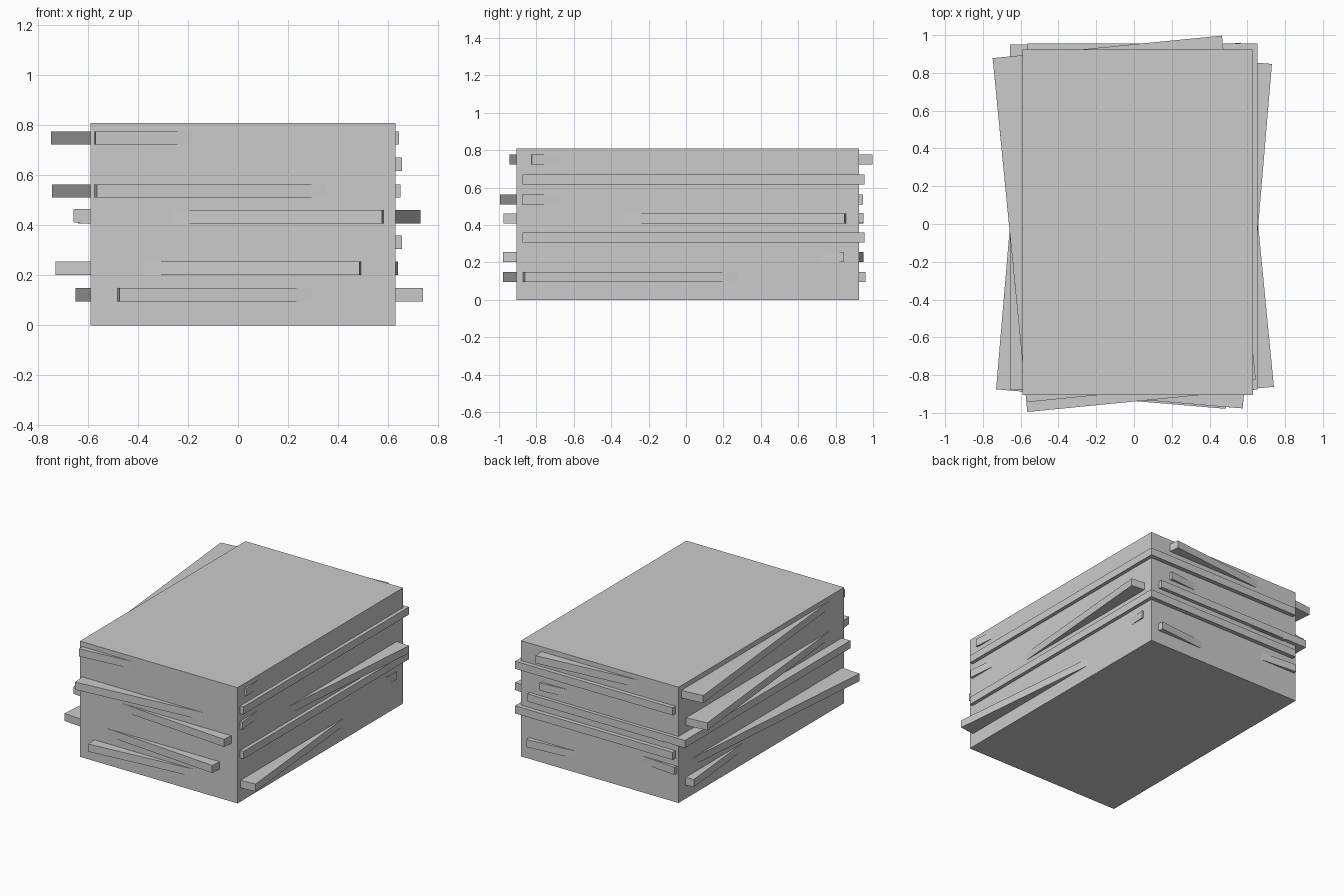
import bpy
import bmesh
from math import radians
from mathutils import Matrix

cube = bpy.data.objects.get("Cube")
if cube:
    bpy.data.objects.remove(cube, do_unlink=True)

WIDTH, DEPTH = 1.22, 1.83
THICK = 0.053

paper = bpy.data.materials.new("plain grey paper")
paper.use_nodes = True
grey = (0.6, 0.6, 0.6, 1)
paper.diffuse_color = grey
paper.node_tree.nodes["Principled BSDF"].inputs["Base Color"].default_value = grey


def slab(name, x, y, bottom, height, angle=0):
    """Rectangular sheet turned about its own centre."""
    mesh = bpy.data.meshes.new(name)
    bm = bmesh.new()
    bmesh.ops.create_cube(bm, size=1, matrix=Matrix.Diagonal((WIDTH, DEPTH, height, 1)))
    bm.to_mesh(mesh)
    bm.free()
    mesh.materials.append(paper)
    obj = bpy.data.objects.new(name, mesh)
    obj.location = (x, y, bottom + height / 2)
    obj.rotation_euler.z = radians(angle)
    bpy.context.collection.objects.link(obj)


# Main block of the stack
slab("paper_block", 0.02, 0.01, 0, 0.81)

# Loose sheets, bottom to top: x, y, base height, turn
sheets = [
    (0.045, -0.01, 0.096, 5.55),
    (-0.045, -0.015, 0.202, -4.85),
    (0.045, 0.04, 0.306, 0),
    (0.045, -0.013, 0.408, -4.85),
    (-0.047, 0.035, 0.412, 0),
    (-0.047, -0.025, 0.511, 5.6),
    (0.045, 0.04, 0.618, 0),
    (-0.052, 0.027, 0.723, 5.6),
]
for i, (x, y, bottom, turn) in enumerate(sheets, 1):
    slab(f"loose_sheet_{i}", x, y, bottom, THICK, turn)
